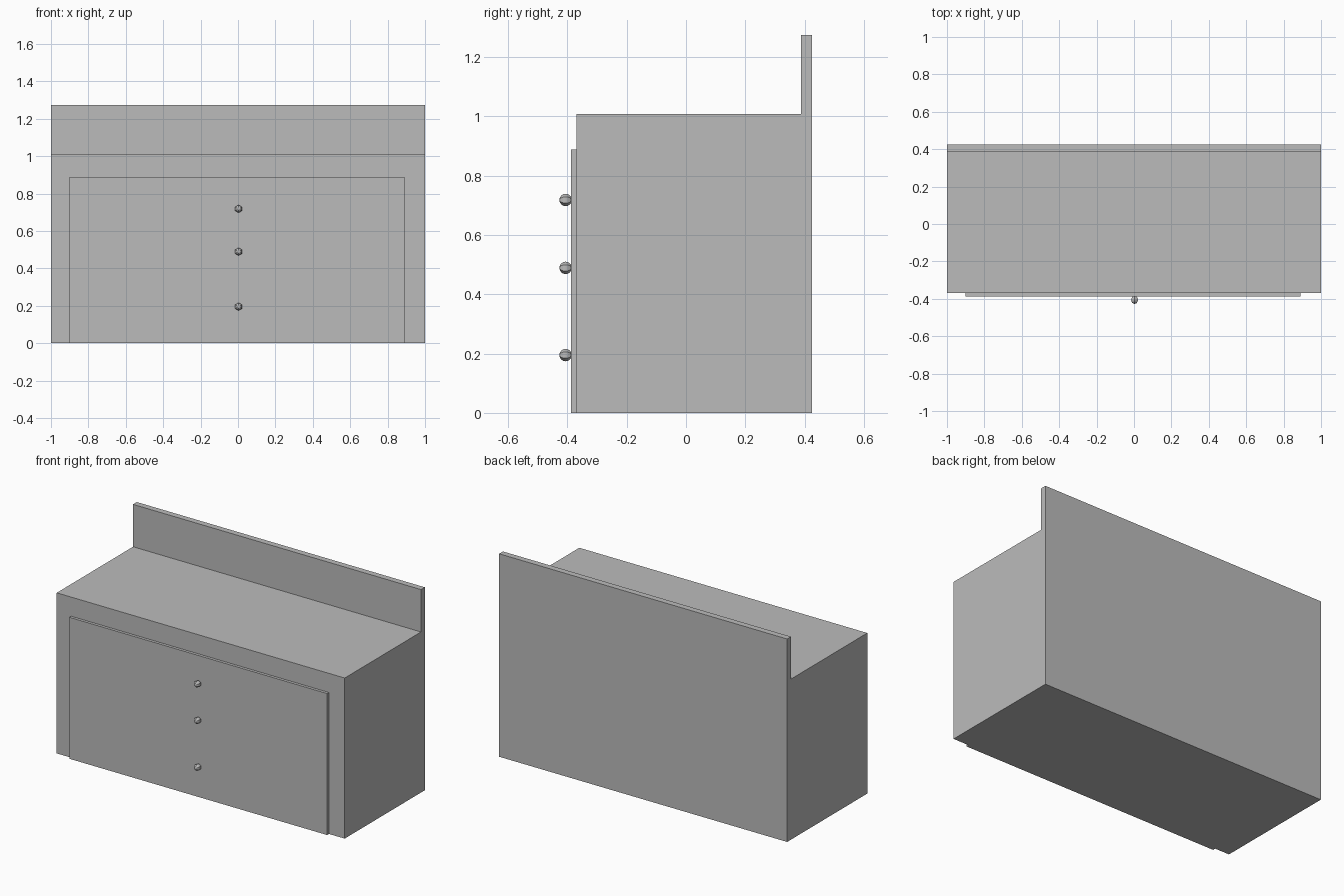
import bpy
import bmesh
from math import radians
from mathutils import Matrix

cube = bpy.data.objects.get("Cube")
if cube:
    bpy.data.objects.remove(cube, do_unlink=True)

grey = bpy.data.materials.new("mid grey")
grey.use_nodes = True
grey.diffuse_color = (0.5, 0.5, 0.5, 1)
grey.node_tree.nodes["Principled BSDF"].inputs["Base Color"].default_value = (0.5, 0.5, 0.5, 1)


def finish(name, bm):
    """Turn a bmesh into a named, coloured object."""
    bmesh.ops.recalc_face_normals(bm, faces=bm.faces)
    mesh = bpy.data.meshes.new(name)
    bm.to_mesh(mesh)
    bm.free()
    mesh.materials.append(grey)
    obj = bpy.data.objects.new(name, mesh)
    bpy.context.collection.objects.link(obj)
    return obj


def extrude_profile(name, profile, x0, x1):
    """Sweep a (y, z) outline along x."""
    bm = bmesh.new()
    face = bm.faces.new([bm.verts.new((x0, y, z)) for y, z in profile])
    swept = bmesh.ops.extrude_face_region(bm, geom=[face])["geom"]
    verts = [v for v in swept if isinstance(v, bmesh.types.BMVert)]
    bmesh.ops.translate(bm, verts=verts, vec=(x1 - x0, 0, 0))
    return finish(name, bm)


# Cabinet body with its raised back board
FRONT, BACK, BOARD = -0.37, 0.425, 0.387
TOP, BOARD_TOP = 1.008, 1.274
extrude_profile("cabinet_body", [
    (FRONT, 0), (BACK, 0), (BACK, BOARD_TOP),
    (BOARD, BOARD_TOP), (BOARD, TOP), (FRONT, TOP)], -1, 1)

# Thin front panel standing on the floor
PANEL = -0.388
extrude_profile("front_panel", [
    (PANEL, 0), (FRONT, 0), (FRONT, 0.888), (PANEL, 0.888)], -0.9, 0.89)

# Column of small faceted knobs
for label, z in (("top", 0.718), ("middle", 0.489), ("bottom", 0.195)):
    bm = bmesh.new()
    bmesh.ops.create_uvsphere(bm, u_segments=6, v_segments=8, radius=0.021,
                              matrix=Matrix.Rotation(radians(90), 4, "X"))
    knob = finish(label + "_knob", bm)
    knob.location = (0.003, -0.406, z)
